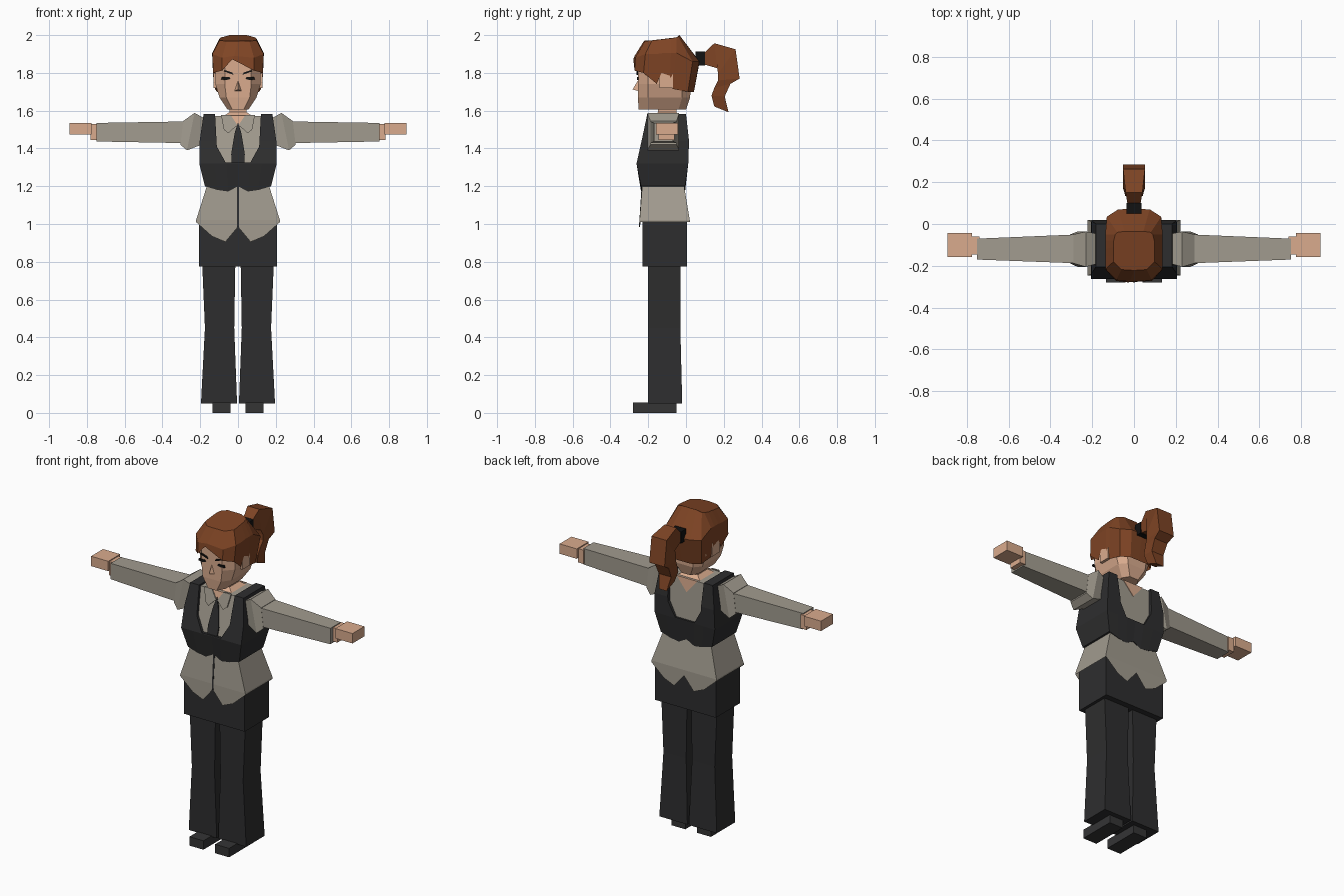
import bpy, bmesh, math
from mathutils import Vector


def material(name, rgb):
    m = bpy.data.materials.new(name)
    m.diffuse_color = (*rgb, 1)
    return m


SKIN = material("skin", (0.70, 0.41, 0.27))
SHIRT = material("shirt_grey", (0.36, 0.33, 0.275))
DARK = material("charcoal", (0.027, 0.027, 0.028))
SHOE = material("shoe_grey", (0.035, 0.035, 0.036))
HAIR = material("auburn", (0.21, 0.058, 0.018))
BLACK = material("black", (0.006, 0.006, 0.006))


def make(name, verts, faces, mat):
    me = bpy.data.meshes.new(name)
    bm = bmesh.new()
    vs = [bm.verts.new(v) for v in verts]
    for f in faces:
        bm.faces.new([vs[i] for i in f])
    bmesh.ops.recalc_face_normals(bm, faces=bm.faces)
    bm.to_mesh(me)
    bm.free()
    me.materials.append(mat)
    ob = bpy.data.objects.new(name, me)
    bpy.context.collection.objects.link(ob)
    return ob


def loft(name, rings, mat, low=True, high=True):
    """Skin closed rings; caps are strips joining point i to its opposite."""
    n = len(rings[0])
    verts = [p for r in rings for p in r]
    faces = []
    for k in range(len(rings) - 1):
        a, b = k * n, (k + 1) * n
        faces += [(a + i, a + (i + 1) % n, b + (i + 1) % n, b + i) for i in range(n)]
    for on, o in ((low, 0), (high, len(verts) - n)):
        if on:
            faces += [(o + i, o + i + 1, o + n - 2 - i, o + n - 1 - i) for i in range(n // 2 - 1)]
    return make(name, verts, faces, mat)


def rect(x0, x1, y0, y1, z):
    return [(x0, y0, z), (x1, y0, z), (x1, y1, z), (x0, y1, z)]


def box(name, x0, x1, y0, y1, z0, z1, mat):
    return loft(name, [rect(x0, x1, y0, y1, z0), rect(x0, x1, y0, y1, z1)], mat)


def prism(name, poly, depth, mat, thick=0.007):
    """Extrude an x-z outline along y; depth gives the y of its near face."""
    n = len(poly)
    verts = [(x, depth(z), z) for x, z in poly] + [(x, depth(z) + thick, z) for x, z in poly]
    faces = [tuple(range(n)), tuple(range(n, 2 * n))]
    faces += [(i, (i + 1) % n, n + (i + 1) % n, n + i) for i in range(n)]
    return make(name, verts, faces, mat)


def wave_ring(w, y0, y1, z, drops=None):
    """Rectangular ring with extra columns on front and back, each lowered by its drop."""
    cols = [-1, -0.62, -0.3, 0, 0.3, 0.62, 1]
    half = drops or [0, 0, 0, 0]
    d = half + half[2::-1]
    front = [(c * w, y0, z - k) for c, k in zip(cols, d)]
    return front + [(x, y1, zz) for x, _, zz in reversed(front)]


# Shoes, trouser legs, sleeves and hands on both sides
def arm_ring(s, xt, zt, xb, zb, y0, y1):
    return [(s * xb, y0, zb), (s * xt, y0, zt), (s * xt, y1, zt), (s * xb, y1, zb)]


for s, side in ((-1, "right"), (1, "left")):
    box(f"{side}_shoe", s * 0.04, s * 0.135, -0.28, -0.05, 0, 0.055, SHOE)
    loft(f"{side}_leg", [rect(s * 0.005, s * 0.196, -0.2, -0.02, 0.05),
                         rect(s * 0.02, s * 0.175, -0.2, -0.03, 0.45),
                         rect(s * 0.014, s * 0.19, -0.2, -0.03, 0.8)], DARK)
    loft(f"{side}_shoulder", [arm_ring(s, 0.16, 1.55, 0.18, 1.425, -0.185, -0.05),
                              arm_ring(s, 0.23, 1.588, 0.27, 1.39, -0.205, -0.036),
                              arm_ring(s, 0.29, 1.545, 0.305, 1.42, -0.188, -0.05)], SHIRT)
    loft(f"{side}_sleeve", [arm_ring(s, 0.27, 1.543, 0.27, 1.428, -0.188, -0.05),
                            arm_ring(s, 0.75, 1.535, 0.75, 1.437, -0.17, -0.07)], SHIRT)
    box(f"{side}_wrist", s * 0.74, s * 0.78, -0.145, -0.06, 1.445, 1.53, SKIN)
    box(f"{side}_hand", s * 0.775, s * 0.892, -0.158, -0.042, 1.475, 1.536, SKIN)
    box(f"{side}_ear", s * 0.105, s * 0.13, -0.14, -0.07, 1.72, 1.80, SKIN)

# Hips and flared shirt tail with scalloped hem
box("hips", -0.207, 0.207, -0.23, 0.005, 0.775, 1.03, DARK)
loft("shirt_tail", [wave_ring(0.222, -0.246, 0.02, 1.01, [0, 0.075, 0.105, 0.025]),
                    wave_ring(0.222, -0.246, 0.02, 1.02),
                    wave_ring(0.165, -0.232, -0.01, 1.2)], SHIRT, low=False)
prism("shirt_slit", [(-0.005, 0.985), (0.005, 0.985), (0.005, 1.2), (-0.005, 1.2)],
      lambda z: -0.249 + max(0, z - 1.02) * 0.078, DARK, 0.006)

# Shirt body
loft("shirt_body", [wave_ring(0.155, -0.22, -0.02, 1.19), wave_ring(0.185, -0.245, 0.0, 1.32),
                    wave_ring(0.15, -0.19, -0.012, 1.572)], SHIRT)

# Waistcoat, hollowed by a deep scooped neckline
vest = loft("waistcoat", [wave_ring(0.175, -0.238, -0.005, 1.2, [0, 0.02, 0.028, 0]),
                          wave_ring(0.205, -0.262, 0.012, 1.32),
                          wave_ring(0.203, -0.235, 0.016, 1.44),
                          wave_ring(0.182, -0.205, 0.0, 1.582)], DARK)
cutter = prism("neckline_cutter", [(-0.128, 1.7), (-0.112, 1.41), (-0.065, 1.325),
                                   (0.065, 1.325), (0.112, 1.41), (0.128, 1.7)],
               lambda z: -0.5, DARK, 1.0)
cutter.hide_render = True
mod = vest.modifiers.new("neckline", "BOOLEAN")
mod.operation, mod.object, mod.solver = "DIFFERENCE", cutter, "EXACT"
bpy.context.view_layer.objects.active = vest
bpy.ops.object.modifier_apply(modifier="neckline")
bpy.data.objects.remove(cutter)


# Tie, open throat, nape and collar flaps lying on the shirt
def chest(lift):
    return lambda z: -0.245 + (z - 1.32) * 0.2183 - lift


prism("throat", [(-0.05, 1.574), (0.05, 1.574), (0, 1.51)], chest(0.003), SKIN)
prism("nape", [(-0.07, 1.574), (0.07, 1.574), (0, 1.49)],
      lambda z: -0.003 - (z - 1.32) * 0.0476, SKIN, 0.006)
prism("tie", [(0, 1.54), (0.018, 1.48), (0.036, 1.37), (0.032, 1.31), (-0.032, 1.31),
              (-0.036, 1.37), (-0.018, 1.48)], chest(0.008), DARK, 0.009)
for s, side in ((-1, "right"), (1, "left")):
    prism(f"{side}_collar", [(s * 0.04, 1.578), (s * 0.09, 1.578), (s * 0.075, 1.5),
                             (s * 0.05, 1.48), (s * 0.004, 1.525)], chest(0.009), SHIRT, 0.009)

# Neck
loft("neck", [rect(-0.085, 0.085, -0.18, -0.02, 1.565), rect(-0.045, 0.045, -0.147, -0.05, 1.592),
              rect(-0.045, 0.045, -0.147, -0.05, 1.66)], SKIN)


# Head: eight-sided with a tapered jaw
def head_ring(z, a, b, c, y0, y1, y2, y3):
    left = [(-c, y2, z), (-b, y1, z), (-a, y0, z)]
    ring = [(-a, y3, z)] + left
    return ring + [(-x, y, zz) for x, y, zz in reversed(ring)]


loft("head", [head_ring(1.605, 0.03, 0.055, 0.055, -0.25, -0.2, -0.04, 0.0),
              head_ring(1.67, 0.062, 0.098, 0.098, -0.255, -0.2, -0.02, 0.022),
              head_ring(1.74, 0.07, 0.12, 0.12, -0.255, -0.2, -0.02, 0.025),
              head_ring(1.87, 0.07, 0.12, 0.12, -0.255, -0.2, -0.02, 0.025),
              head_ring(1.92, 0.05, 0.08, 0.08, -0.22, -0.17, -0.04, 0.0)], SKIN)
make("nose", [(0, -0.254, 1.76), (-0.018, -0.254, 1.705), (0.018, -0.254, 1.705),
              (0, -0.283, 1.712)], [(0, 1, 3), (0, 3, 2), (1, 2, 3), (0, 2, 1)], SKIN)

# Brows and lashes
for s, side in ((-1, "right"), (1, "left")):
    prism(f"{side}_brow", [(s * 0.025, 1.79), (s * 0.03, 1.802), (s * 0.07, 1.815),
                           (s * 0.075, 1.808)], lambda z: -0.262, BLACK, 0.009)
    prism(f"{side}_lash", [(s * 0.04, 1.768), (s * 0.045, 1.777), (s * 0.086, 1.777),
                           (s * 0.09, 1.765), (s * 0.06, 1.762)], lambda z: -0.26, BLACK, 0.009)

# Hair cap: columns run from the brow round to the back; each is bottom, middle, top
HALF = [((0.085, -0.272, 1.812), (0.085, -0.268, 1.88), (0.06, -0.218, 1.968)),
        ((0.131, -0.225, 1.80), (0.136, -0.215, 1.90), (0.098, -0.18, 1.972)),
        ((0.128, -0.155, 1.742), (0.137, -0.155, 1.90), (0.099, -0.15, 1.975)),
        ((0.132, -0.13, 1.80), (0.137, -0.12, 1.905), (0.098, -0.11, 1.98)),
        ((0.132, -0.085, 1.785), (0.137, -0.08, 1.905), (0.097, -0.08, 1.983)),
        ((0.122, -0.07, 1.715), (0.137, -0.05, 1.905), (0.09, -0.05, 1.988)),
        ((0.112, 0.01, 1.70), (0.13, 0.035, 1.86), (0.08, -0.04, 1.99)),
        ((0.06, 0.042, 1.70), (0.075, 0.07, 1.86), (0.045, -0.035, 2.0))]
PEAK = ((-0.03, -0.279, 1.872), (-0.02, -0.272, 1.89), (0, -0.222, 1.97))
BACK = ((0, 0.042, 1.70), (0, 0.072, 1.86), (0, -0.035, 2.0))
flip = [tuple((-x, y, z) for x, y, z in col) for col in HALF]
columns = [PEAK] + HALF + [BACK] + flip[::-1]
hair_rings = [[c[k] for c in columns] for k in range(3)]
hair = loft("hair_cap", hair_rings, HAIR, low=False, high=False)
bm = bmesh.new()
bm.from_mesh(hair.data)
bmesh.ops.holes_fill(bm, edges=[e for e in bm.edges if e.is_boundary
                                and all(v.co.z > 1.95 for v in e.verts)])
bmesh.ops.recalc_face_normals(bm, faces=bm.faces)
bm.to_mesh(hair.data)
bm.free()

# Hair band and ponytail: (upper y, z), (lower y, z), half width
box("hair_band", -0.036, 0.036, 0.05, 0.1, 1.84, 1.912, BLACK)
TAIL = [((0.09, 1.90), (0.095, 1.845), 0.03), ((0.15, 1.957), (0.165, 1.825), 0.04),
        ((0.262, 1.925), (0.17, 1.795), 0.052), ((0.284, 1.77), (0.17, 1.76), 0.052),
        ((0.235, 1.742), (0.15, 1.72), 0.046), ((0.205, 1.675), (0.135, 1.68), 0.042),
        ((0.225, 1.592), (0.15, 1.622), 0.026)]
loft("ponytail", [[(-w, *u), (w, *u), (w, *d), (-w, *d)] for u, d, w in TAIL], HAIR)
